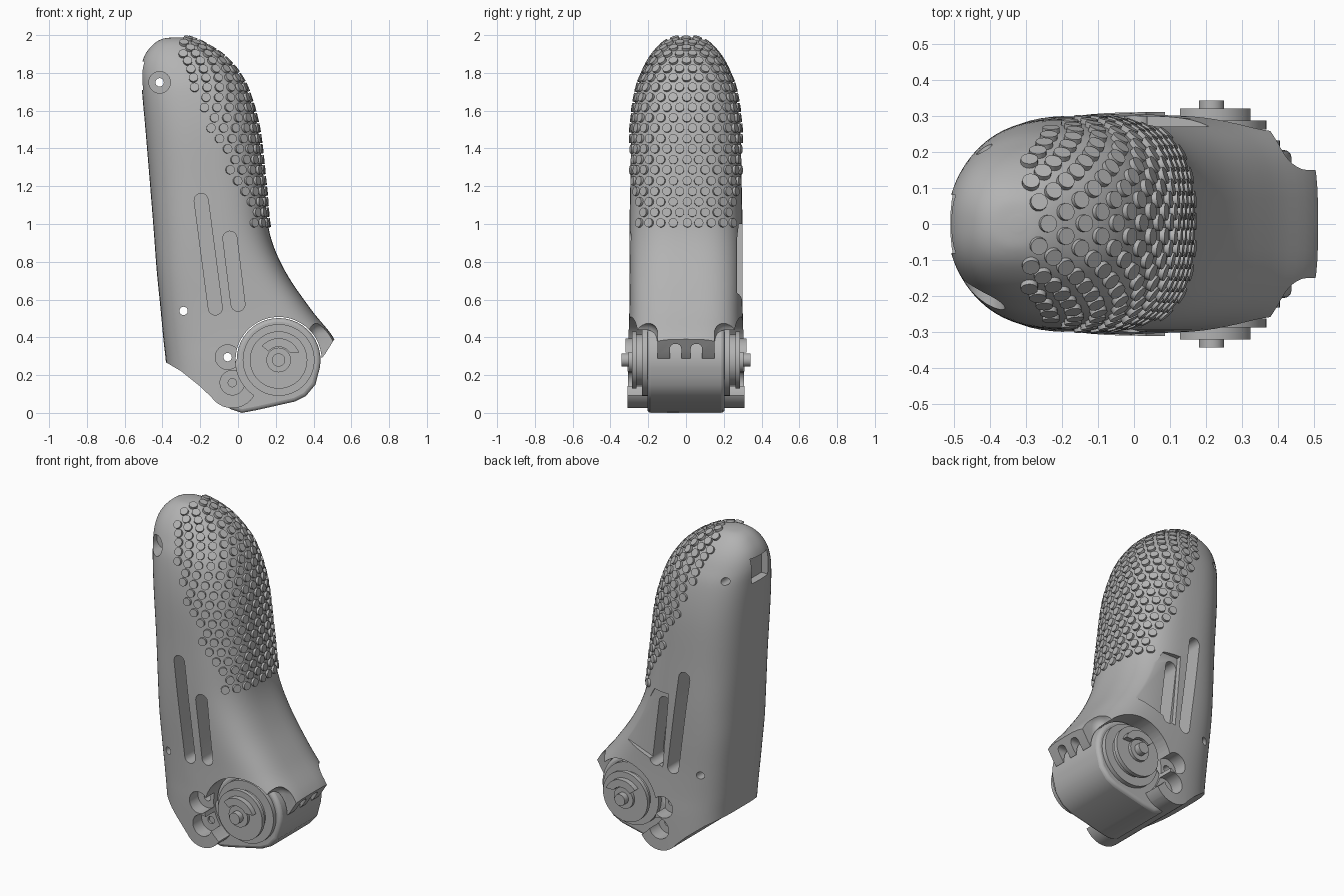
import bpy, bmesh, math
from mathutils import Vector, Matrix

cube = bpy.data.objects.get("Cube")
if cube:
    bpy.data.objects.remove(cube)

grey = bpy.data.materials.new("plain grey")
grey.use_nodes = True
grey.diffuse_color = (0.45, 0.45, 0.45, 1)
grey.node_tree.nodes["Principled BSDF"].inputs["Base Color"].default_value = grey.diffuse_color


def make(name, bm):
    bmesh.ops.recalc_face_normals(bm, faces=bm.faces)
    mesh = bpy.data.meshes.new(name)
    bm.to_mesh(mesh)
    bm.free()
    mesh.materials.append(grey)
    obj = bpy.data.objects.new(name, mesh)
    bpy.context.collection.objects.link(obj)
    return obj


def activate(obj):
    bpy.ops.object.select_all(action='DESELECT')
    obj.select_set(True)
    bpy.context.view_layer.objects.active = obj


def smooth(obj):
    activate(obj)
    bpy.ops.object.shade_smooth_by_angle(angle=math.radians(35))


def prism(name, points, near, far):
    """Side outline in x and z, extruded along y."""
    bm = bmesh.new()
    face = bm.faces.new([bm.verts.new((x, near, z)) for x, z in points])
    side = bmesh.ops.extrude_face_region(bm, geom=[face])["geom"]
    moved = [v for v in side if isinstance(v, bmesh.types.BMVert)]
    bmesh.ops.translate(bm, verts=moved, vec=(0, far - near, 0))
    return make(name, bm)


def arc(x, z, r, start, end, steps=20):
    angles = [math.radians(start + (end - start) * i / steps) for i in range(steps + 1)]
    return [(x + r * math.cos(a), z + r * math.sin(a)) for a in angles]


def disc(name, x, z, r, near, far):
    return prism(name, arc(x, z, r, 0, 352.5, 47), near, far)


def box(name, low, high, bevel=0):
    bm = bmesh.new()
    bmesh.ops.create_cube(bm, size=1)
    for v in bm.verts:
        v.co = [a + (c + 0.5) * (b - a) for c, a, b in zip(v.co, low, high)]
    if bevel:
        bmesh.ops.bevel(bm, geom=bm.edges[:], offset=bevel, segments=6,
                        profile=0.5, affect='EDGES')
    return make(name, bm)


def cut(target, cutter):
    activate(target)
    mod = target.modifiers.new("cut", 'BOOLEAN')
    mod.operation, mod.solver, mod.object = 'DIFFERENCE', 'EXACT', cutter
    bpy.ops.object.modifier_apply(modifier=mod.name)
    bpy.data.objects.remove(cutter)


# Shell sections: height, back x, pad x, half width, squareness
KEYS = [Vector(k) for k in (
    (-.03, -.36, .56, .31, 3.4), (.25, -.38, .55, .31, 3.4), (.39, -.395, .51, .305, 3.4),
    (.55, -.41, .385, .3, 3.4), (.75, -.43, .25, .3, 3.2), (.95, -.445, .168, .3, 2.9),
    (1.2, -.465, .14, .295, 2.7), (1.5, -.49, .105, .287, 2.6), (1.7, -.508, .05, .26, 2.5),
    (1.81, -.515, -.01, .22, 2.4), (1.89, -.495, -.085, .175, 2.4), (1.95, -.45, -.18, .12, 2.4),
    (1.98, -.4, -.25, .07, 2.2), (1.988, -.34, -.3, .02, 2))]
LAST = len(KEYS) - 1


def section(t):
    """Smoothly blended section at position t along the keys."""
    t = min(max(t, 0), LAST)
    i = min(int(t), LAST - 1)
    f = t - i
    a, b = KEYS[i], KEYS[i + 1]
    before, after = KEYS[max(i - 1, 0)], KEYS[min(i + 2, LAST)]
    return 0.5 * (2 * a + (b - before) * f + (2 * before - 5 * a + 4 * b - after) * f ** 2
                  + (3 * a - before - 3 * b + after) * f ** 3)


def surface(t, angle):
    z, back, front, width, n = section(t)
    c, s = math.cos(angle), math.sin(angle)
    px = math.copysign(abs(c) ** (2 / n), c)
    py = math.copysign(abs(s) ** (2 / n), s)
    return Vector(((back + front) / 2 + px * (front - back) / 2, width * py, z))


# Shell loft
SIDES, STEPS = 72, 6
bm = bmesh.new()
rings = [[bm.verts.new(surface(i / STEPS, math.tau * k / SIDES)) for k in range(SIDES)]
         for i in range(LAST * STEPS + 1)]
for low, high in zip(rings, rings[1:]):
    for k in range(SIDES):
        m = (k + 1) % SIDES
        bm.faces.new((low[k], low[m], high[m], high[k]))
bm.faces.new(rings[0])
bm.faces.new(rings[-1])
shell = make("finger_shell", bm)

# Lower trim, knuckle clearance and lip cut-outs
PX, PZ = 0.215, 0.28
trim = [(-.7, .27), (-.385, .27), (-.3, .22), (-.2, .14)]
trim += arc(-.03, .16, .135, 215, 350, 12) + [(.3, .12), (.46, .31), (.51, .39), (.7, .5)]
cut(shell, prism("trim_cutter", trim + [(.7, -.3), (-.7, -.3)], -.6, .6))
cut(shell, disc("knuckle_cutter", PX, PZ, 0.228, -.6, .6))
for s in (-1, 1):
    low, high = sorted((s * .15, s * .6))
    cut(shell, box("lip_side_cutter", (.375, low, -.2), (.8, high, .48), .06))
    cut(shell, box("lip_notch_cutter", (.4, s * .055 - .03, .2), (.8, s * .055 + .03, .365), .025))

# Recessed panel on the rear side
cut(shell, prism("panel_cutter", [(-.09, 1), (.02, 1), (.22, .64), (-.05, .54)], .27, .5))

# Slots and screw recesses on both sides
for s in (-1, 1):
    for top, bottom in (((-.195, 1.125), (-.12, .555)), ((-.043, .925), (0, .575))):
        pts = arc(*top, .037, 5, 185, 10) + arc(*bottom, .037, 185, 365, 10)
        cut(shell, prism("slot_cutter", pts, s * .17, s * .5))
    for x, z in ((-.055, .295), (-.03, .16)):
        cut(shell, disc("recess_cutter", x, z, .065, s * .22, s * .5))
cut(shell, disc("top_recess_cutter", -.415, 1.75, .057, -.12, -.5))
for x, z in ((-.415, 1.75), (-.055, .295), (-.03, .16), (-.288, .54)):
    cut(shell, disc("screw_hole_cutter", x, z, .022, -.6, .6))
cut(shell, box("back_pocket_cutter", (-.7, -.08, 1.71), (-.46, .08, 1.86)))
smooth(shell)

# Grip studs laid in staggered rows over the pad
bm = bmesh.new()
SPACING, ROW = 0.066, 0.056
t, travelled, row = 5.0, ROW, 0
previous = surface(t, 0)
while t < LAST - 0.3:
    t += 0.01
    point = surface(t, 0)
    travelled += (point - previous).length
    previous = point
    if travelled < ROW:
        continue
    travelled -= ROW
    row += 1
    for s in (-1, 1):
        gap = SPACING / 2 if row % 2 else (0 if s > 0 else SPACING)
        length, last = 0, point
        for k in range(1, 301):
            a = s * k * math.pi / 600
            spot = surface(t, a)
            length += (spot - last).length
            last = spot
            if length < gap:
                continue
            gap += SPACING
            if spot.x < -0.37 + 0.45 * (2 - spot.z) or spot.z < 0.97:
                continue
            along = surface(t, a + 0.03) - surface(t, a - 0.03)
            up = surface(t + 0.03, a) - surface(t - 0.03, a)
            normal = along.cross(up).normalized()
            place = Matrix.Translation(spot + normal * 0.002) @ normal.to_track_quat('Z', 'Y').to_matrix().to_4x4()
            bmesh.ops.create_cone(bm, cap_ends=True, segments=16, radius1=.024,
                                  radius2=.024, depth=.024, matrix=place)
smooth(make("grip_studs", bm))

# Knuckle block between the cheeks
outline = arc(PX, PZ, .222, -20, 180, 24) + [(-.08, .2), (-.08, .06)]
outline += [(-.04, .02), (.02, 0), (.1, .015), (.3, .06), (.36, .09), (.41, .15)]
block = prism("knuckle_block", outline, -.205, .205)
bevel = block.modifiers.new("soft_edges", 'BEVEL')
bevel.width, bevel.segments, bevel.angle_limit = .02, 3, math.radians(50)
smooth(block)

# Hinge stack on each side: flange, groove, cap, boss, stop and pin
for s, side in ((-1, "front"), (1, "rear")):
    for part, r, near, far in (("flange", .19, .19, .232), ("groove", .135, .23, .265),
                               ("cap", .152, .262, .287), ("boss", .065, .28, .305),
                               ("pin", .035, .28, .342)):
        smooth(disc(f"{side}_hinge_{part}", PX, PZ, r, s * near, s * far))
    stop = arc(PX, PZ, .07, 35, 140) + arc(PX, PZ, .115, 140, 20)
    smooth(prism(f"{side}_hinge_stop", stop, s * .28, s * .32))
